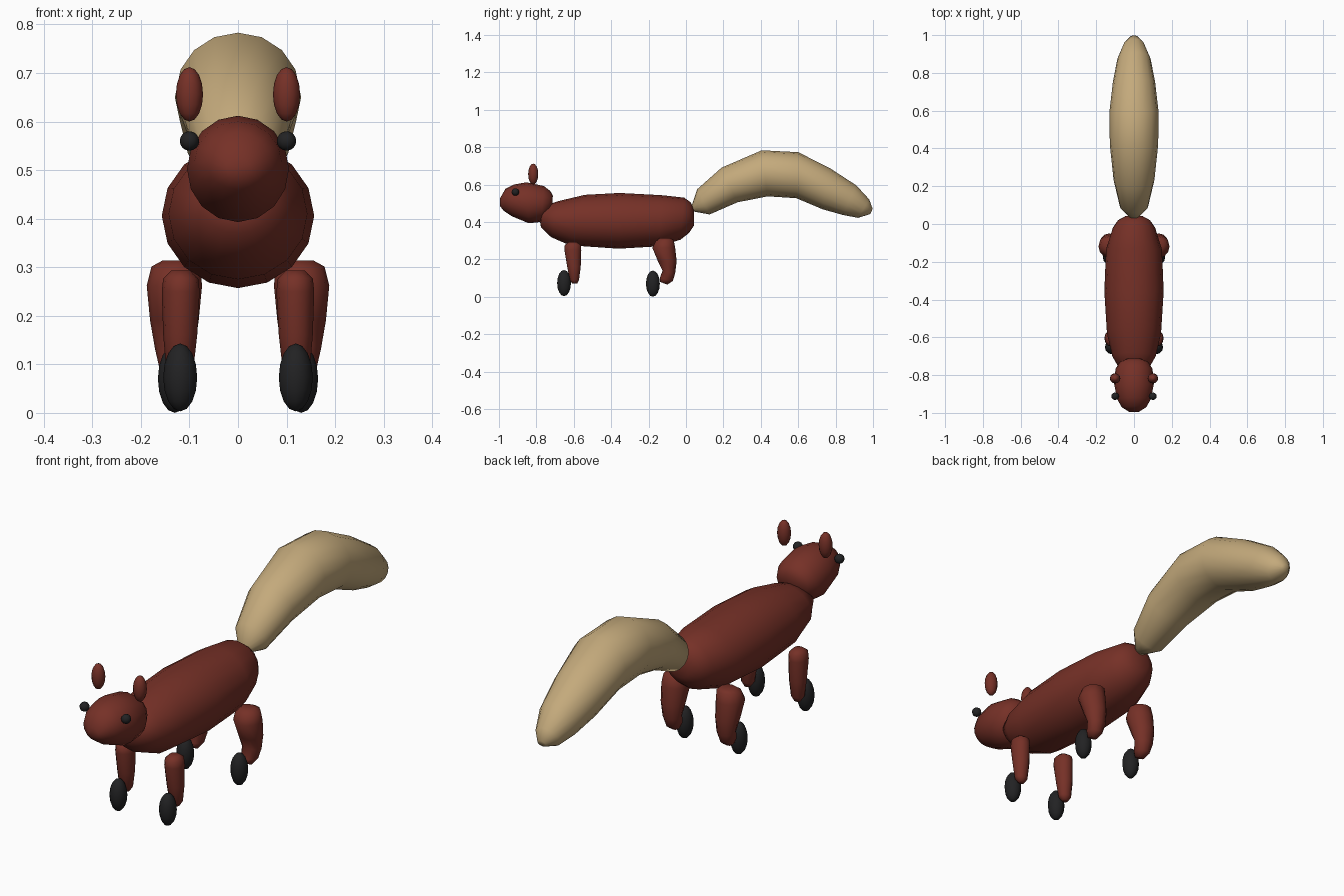
import bpy, bmesh
from math import cos, sin, pi
from mathutils import Vector

cube = bpy.data.objects.get("Cube")
if cube:
    bpy.data.objects.remove(cube, do_unlink=True)


def material(name, colour):
    mat = bpy.data.materials.new(name)
    mat.use_nodes = True
    mat.diffuse_color = (*colour, 1)
    mat.node_tree.nodes["Principled BSDF"].inputs["Base Color"].default_value = (*colour, 1)
    return mat


RED = material("red brown fur", (0.18, 0.03, 0.02))
TAN = material("tan fur", (0.55, 0.4, 0.2))
BLACK = material("soft black", (0.016, 0.016, 0.017))


def finish(bm, name, mat):
    """Turn a bmesh into a smooth-shaded object."""
    bmesh.ops.recalc_face_normals(bm, faces=bm.faces)
    for face in bm.faces:
        face.smooth = True
    mesh = bpy.data.meshes.new(name)
    bm.to_mesh(mesh)
    bm.free()
    mesh.materials.append(mat)
    obj = bpy.data.objects.new(name, mesh)
    bpy.context.collection.objects.link(obj)
    return obj


def loft(name, mat, rings, side=1, sides=16):
    """Skin elliptical rings: (y, z) of one edge, (y, z) of the other, half width, centre x."""
    bm = bmesh.new()
    loops = []
    for ay, az, by, bz, half, cx in rings:
        a, b = Vector((cx * side, ay, az)), Vector((cx * side, by, bz))
        mid, up = (a + b) / 2, (a - b) / 2
        across = Vector((half, 0, 0))
        loops.append([bm.verts.new(mid + up * cos(2 * pi * i / sides) + across * sin(2 * pi * i / sides))
                      for i in range(sides)])
    for low, high in zip(loops, loops[1:]):
        for i in range(sides):
            j = (i + 1) % sides
            bm.faces.new((low[i], low[j], high[j], high[i]))
    # Close both ends with fans
    for loop in (loops[0], loops[-1]):
        centre = bm.verts.new(sum((v.co for v in loop), Vector()) / sides)
        for i in range(sides):
            bm.faces.new((loop[i], loop[(i + 1) % sides], centre))
    return finish(bm, name, mat)


def ellipsoid(name, mat, centre, radii):
    bm = bmesh.new()
    bmesh.ops.create_uvsphere(bm, u_segments=12, v_segments=8, radius=1)
    bmesh.ops.scale(bm, vec=radii, verts=bm.verts)
    bmesh.ops.translate(bm, vec=centre, verts=bm.verts)
    return finish(bm, name, mat)


# Torso, from chest to rump
loft("body", RED, [
    (-.78, .45, -.78, .4, .03, 0),
    (-.765, .485, -.775, .37, .075, 0),
    (-.68, .512, -.72, .318, .115, 0),
    (-.54, .545, -.62, .275, .143, 0),
    (-.355, .555, -.36, .257, .157, 0),
    (-.13, .543, -.14, .27, .148, 0),
    (-.01, .53, -.03, .305, .112, 0),
    (.025, .505, .015, .34, .085, 0),
    (.042, .47, .042, .38, .045, 0)])

# Head, from nose to nape
loft("head", RED, [
    (-.995, .525, -.995, .485, .025, 0),
    (-.965, .578, -.975, .46, .065, 0),
    (-.92, .6, -.93, .43, .09, 0),
    (-.853, .612, -.84, .393, .105, 0),
    (-.76, .592, -.775, .4, .098, 0),
    (-.725, .565, -.735, .44, .075, 0),
    (-.712, .54, -.715, .485, .035, 0)])

# Arched bushy tail
loft("tail", TAN, [
    (.03, .485, .035, .457, .02, 0),
    (.06, .575, .126, .44, .075, 0),
    (.19, .69, .275, .505, .108, 0),
    (.405, .783, .436, .537, .128, 0),
    (.6, .773, .59, .527, .13, 0),
    (.77, .687, .73, .468, .112, 0),
    (.91, .596, .84, .437, .088, 0),
    (.98, .52, .92, .422, .055, 0),
    (.998, .47, .985, .442, .02, 0)])

# Leg profiles, from top to bottom
FRONT_LEG = [
    (-.625, .293, -.585, .293, .02, .118),
    (-.648, .277, -.562, .277, .036, .118),
    (-.65, .25, -.56, .25, .039, .118),
    (-.635, .16, -.563, .16, .035, .119),
    (-.622, .09, -.572, .09, .028, .12),
    (-.608, .07, -.582, .07, .014, .12)]
HIND_LEG = [
    (-.14, .314, -.085, .314, .03, .125),
    (-.162, .298, -.066, .305, .05, .128),
    (-.18, .262, -.058, .262, .057, .131),
    (-.15, .19, -.05, .19, .05, .131),
    (-.125, .14, -.058, .125, .041, .13),
    (-.14, .1, -.07, .085, .032, .13),
    (-.14, .08, -.1, .065, .018, .13)]

# Paired parts
for label, side in (("left", 1), ("right", -1)):
    loft(f"front_leg_{label}", RED, FRONT_LEG, side, 12)
    loft(f"hind_leg_{label}", RED, HIND_LEG, side, 12)
    ellipsoid(f"front_foot_{label}", BLACK, (.119 * side, -.652, .073), (.035, .037, .07))
    ellipsoid(f"hind_foot_{label}", BLACK, (.13 * side, -.177, .07), (.035, .037, .07))
    ellipsoid(f"ear_{label}", RED, (.1 * side, -.817, .656), (.028, .027, .056))
    ellipsoid(f"eye_{label}", BLACK, (.1 * side, -.912, .56), (.02, .02, .02))
